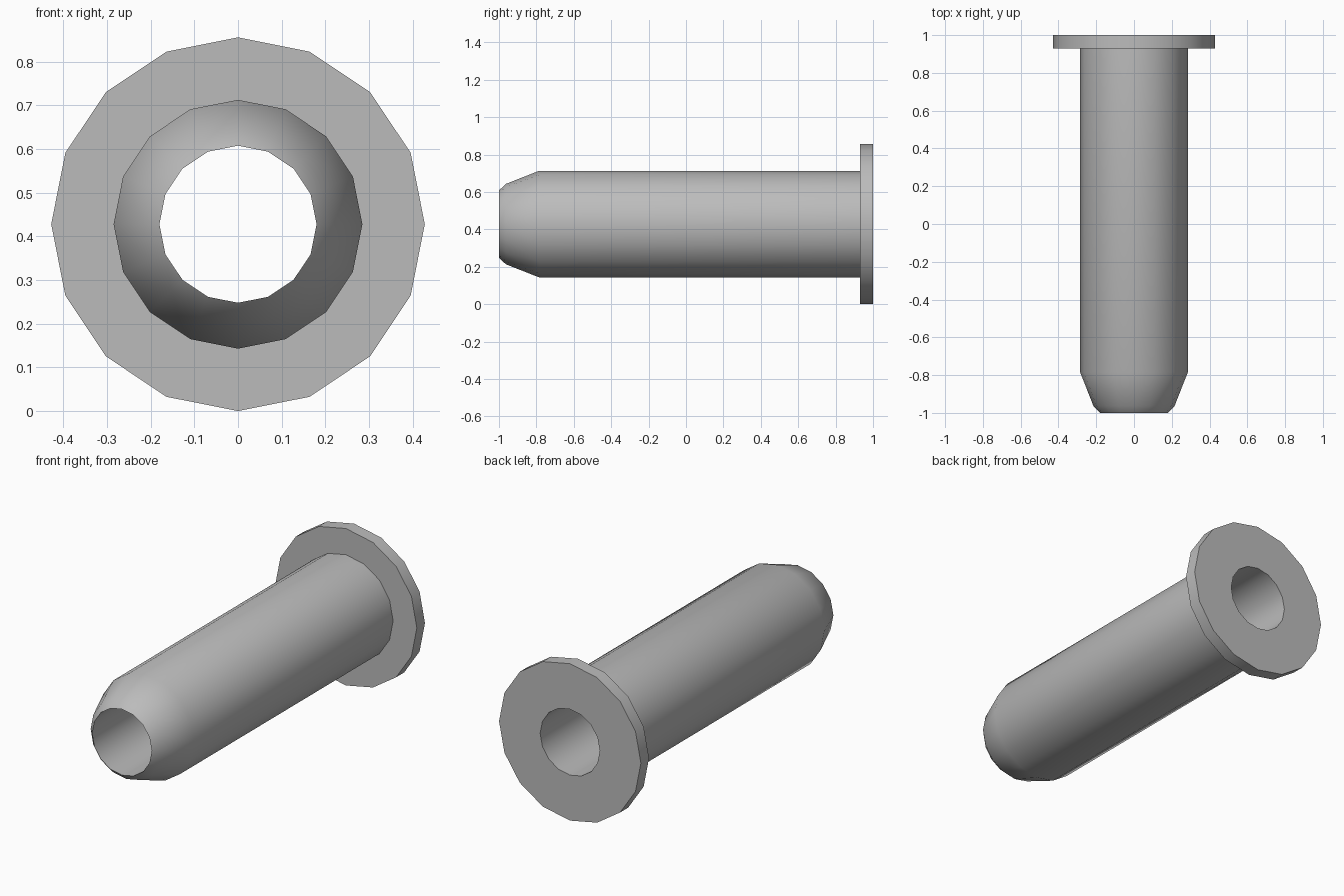
import bpy
import bmesh
import math
from mathutils import Vector

cube = bpy.data.objects.get("Cube")
if cube:
    bpy.data.objects.remove(cube, do_unlink=True)

SIDES = 16
AXIS_Z = 0.428
BORE = 0.18

grey = bpy.data.materials.new("plain_grey")
grey.use_nodes = True
colour = (0.5, 0.5, 0.5, 1)
grey.diffuse_color = colour
grey.node_tree.nodes["Principled BSDF"].inputs["Base Color"].default_value = colour


def lathe(name, profile):
    """Revolve a closed (radius, y) profile around the lengthwise axis."""
    bm = bmesh.new()
    rings = []
    for radius, y in profile:
        ring = []
        for i in range(SIDES):
            a = 2 * math.pi * i / SIDES
            ring.append(bm.verts.new(Vector((radius * math.sin(a), y, AXIS_Z + radius * math.cos(a)))))
        rings.append(ring)
    for k, ring in enumerate(rings):
        following = rings[(k + 1) % len(rings)]
        for i in range(SIDES):
            j = (i + 1) % SIDES
            bm.faces.new((ring[i], ring[j], following[j], following[i]))
    bmesh.ops.recalc_face_normals(bm, faces=bm.faces)
    mesh = bpy.data.meshes.new(name)
    bm.to_mesh(mesh)
    bm.free()
    mesh.materials.append(grey)
    obj = bpy.data.objects.new(name, mesh)
    bpy.context.collection.objects.link(obj)
    bpy.ops.object.select_all(action="DESELECT")
    obj.select_set(True)
    bpy.context.view_layer.objects.active = obj
    bpy.ops.object.shade_smooth_by_angle(angle=math.radians(30))


# Hollow sleeve with a tapered tip and a flat collar at the back
lathe("flanged_sleeve", [
    (BORE, -1), (0.215, -0.963), (0.285, -0.785), (0.285, 0.93),
    (0.428, 0.93), (0.428, 1), (BORE, 1),
])
